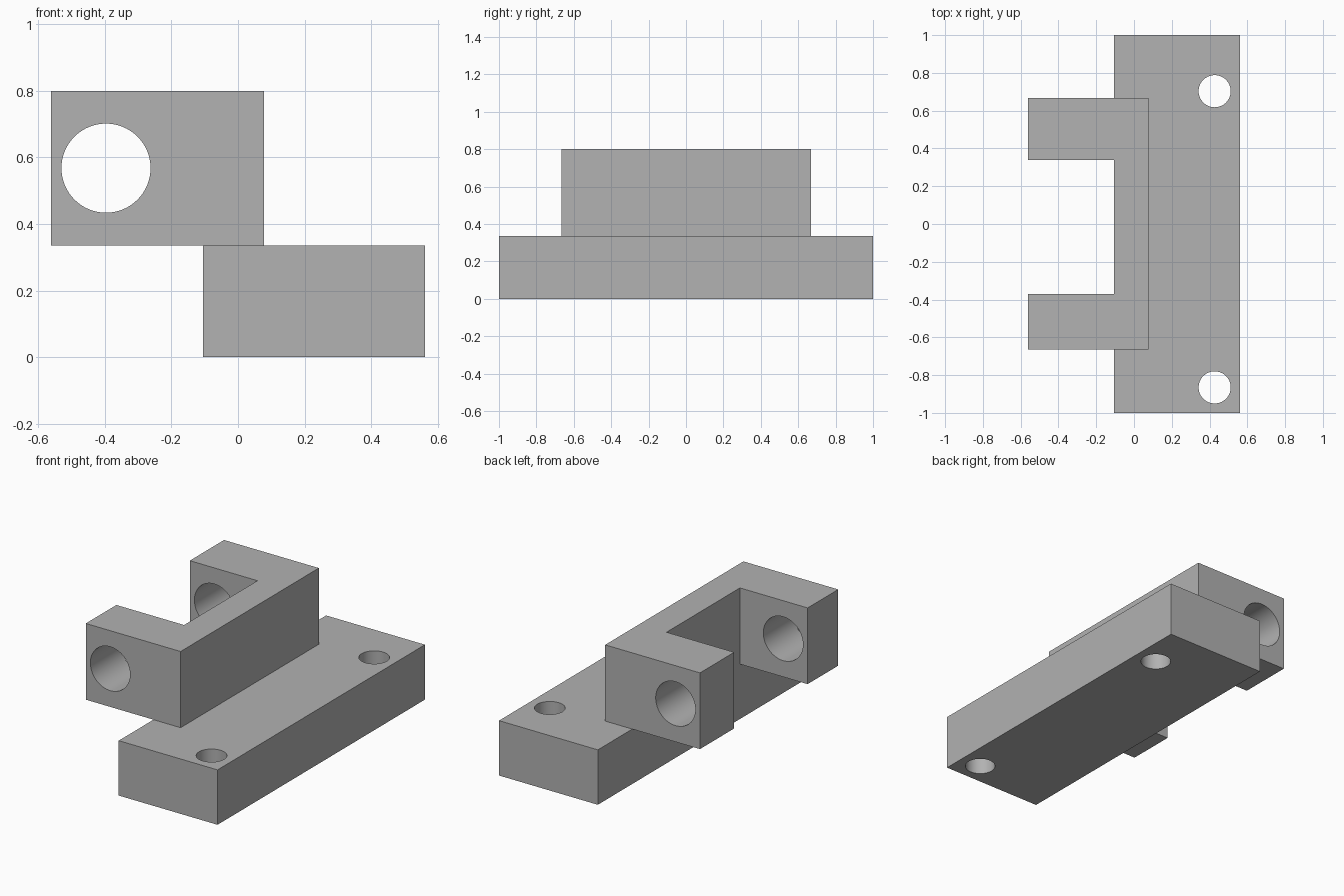
import bpy
import bmesh
import math
from mathutils import Matrix

cube = bpy.data.objects.get("Cube")
if cube:
    bpy.data.objects.remove(cube, do_unlink=True)

GREY = (0.445, 0.445, 0.445, 1.0)
metal = bpy.data.materials.new("plain grey")
metal.use_nodes = True
metal.diffuse_color = GREY
metal.node_tree.nodes["Principled BSDF"].inputs["Base Color"].default_value = GREY


def add_object(name, bm):
    bmesh.ops.recalc_face_normals(bm, faces=bm.faces[:])
    mesh = bpy.data.meshes.new(name)
    bm.to_mesh(mesh)
    bm.free()
    mesh.materials.append(metal)
    obj = bpy.data.objects.new(name, mesh)
    bpy.context.collection.objects.link(obj)
    return obj


def extrude_outline(name, outline, bottom, top):
    """Solid made by raising a plan outline from bottom to top."""
    bm = bmesh.new()
    face = bm.faces.new([bm.verts.new((x, y, bottom)) for x, y in outline])
    raised = bmesh.ops.extrude_face_region(bm, geom=[face])["geom"]
    verts = [v for v in raised if isinstance(v, bmesh.types.BMVert)]
    bmesh.ops.translate(bm, verts=verts, vec=(0, 0, top - bottom))
    return add_object(name, bm)


def drill(obj, centre, radius, depth, along_y=False):
    """Cut a round through hole, then discard the cutter."""
    bm = bmesh.new()
    turn = Matrix.Rotation(math.pi / 2, 4, "X") if along_y else Matrix()
    bmesh.ops.create_cone(bm, cap_ends=True, segments=64, radius1=radius,
                          radius2=radius, depth=depth,
                          matrix=Matrix.Translation(centre) @ turn)
    cutter = add_object("hole_cutter", bm)
    cutter.hide_render = True
    mod = obj.modifiers.new("hole", "BOOLEAN")
    mod.operation = "DIFFERENCE"
    mod.solver = "EXACT"
    mod.object = cutter
    bpy.context.view_layer.objects.active = obj
    bpy.ops.object.modifier_apply(modifier=mod.name)
    bpy.data.objects.remove(cutter, do_unlink=True)


def smooth(obj):
    bpy.ops.object.select_all(action="DESELECT")
    obj.select_set(True)
    bpy.context.view_layer.objects.active = obj
    bpy.ops.object.shade_smooth_by_angle(angle=math.radians(30))


# Main levels and the plane shared by the base side and the yoke's inner wall
SEAM = 0.335
INNER = -0.105

# Mounting base with two screw holes
RIGHT = 0.562
base = extrude_outline("mounting_base",
                       [(INNER, -1), (RIGHT, -1), (RIGHT, 1), (INNER, 1)], 0, SEAM)
for y in (0.703, -0.865):
    drill(base, (0.427, y, SEAM / 2), 0.085, 1)

# U-shaped yoke with two arms and a pin bore through both
TIP, BACK = -0.562, 0.078
FRONT, REAR = -0.665, 0.668
yoke = extrude_outline("pivot_yoke",
                       [(TIP, FRONT), (BACK, FRONT), (BACK, REAR), (TIP, REAR),
                        (TIP, 0.338), (INNER, 0.338), (INNER, -0.37), (TIP, -0.37)],
                       SEAM, 0.8)
drill(yoke, (-0.397, 0, 0.568), 0.134, 3, along_y=True)

for part in (base, yoke):
    smooth(part)
